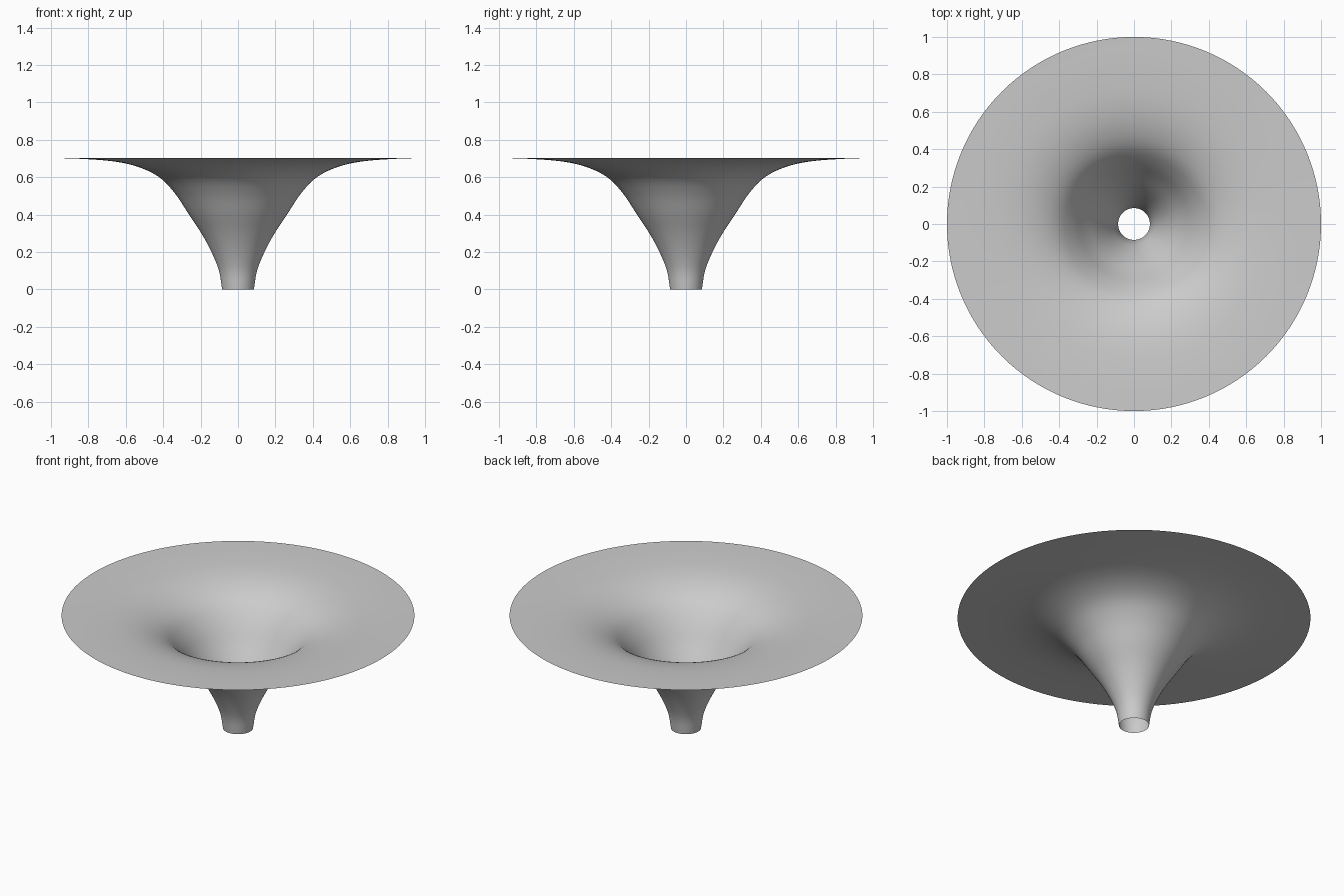
import bpy, bmesh, math
from mathutils import Vector

cube = bpy.data.objects.get("Cube")
if cube:
    bpy.data.objects.remove(cube)

# Material
grey = bpy.data.materials.new("plain_grey")
grey.use_nodes = True
colour = (0.6, 0.6, 0.6, 1)
grey.diffuse_color = colour
grey.node_tree.nodes["Principled BSDF"].inputs["Base Color"].default_value = colour


def smooth_path(points, steps):
    """Catmull-Rom curve through (radius, height) points."""
    pts = [Vector(p) for p in points]
    pts = [2 * pts[0] - pts[1]] + pts + [2 * pts[-1] - pts[-2]]
    path = []
    for a, b, c, d in zip(pts, pts[1:], pts[2:], pts[3:]):
        for i in range(steps):
            t = i / steps
            path.append(0.5 * (2 * b + (c - a) * t + (2 * a - 5 * b + 4 * c - d) * t * t
                               + (3 * b - a - 3 * c + d) * t ** 3))
    return path + [pts[-2]]


# Funnel: open single-walled surface of revolution, narrow spout to wide flat rim
profile = [(0.085, 0), (0.102, 0.1), (0.142, 0.2), (0.196, 0.3), (0.262, 0.4), (0.335, 0.51),
           (0.415, 0.595), (0.52, 0.65), (0.65, 0.682), (0.82, 0.697), (1, 0.703)]
bm = bmesh.new()
verts = [bm.verts.new((p.x, 0, p.y)) for p in smooth_path(profile, 5)]
edges = [bm.edges.new(pair) for pair in zip(verts, verts[1:])]
bmesh.ops.spin(bm, geom=verts + edges, cent=(0, 0, 0), axis=(0, 0, 1),
               angle=math.tau, steps=128, use_merge=True)
bmesh.ops.remove_doubles(bm, verts=bm.verts, dist=0.0001)
bmesh.ops.recalc_face_normals(bm, faces=bm.faces)

# Point the normals upwards, into the bowl
if sum(f.normal.z for f in bm.faces) < 0:
    bmesh.ops.reverse_faces(bm, faces=bm.faces)
for face in bm.faces:
    face.smooth = True

mesh = bpy.data.meshes.new("funnel")
bm.to_mesh(mesh)
bm.free()
mesh.materials.append(grey)
funnel = bpy.data.objects.new("funnel", mesh)
bpy.context.collection.objects.link(funnel)
